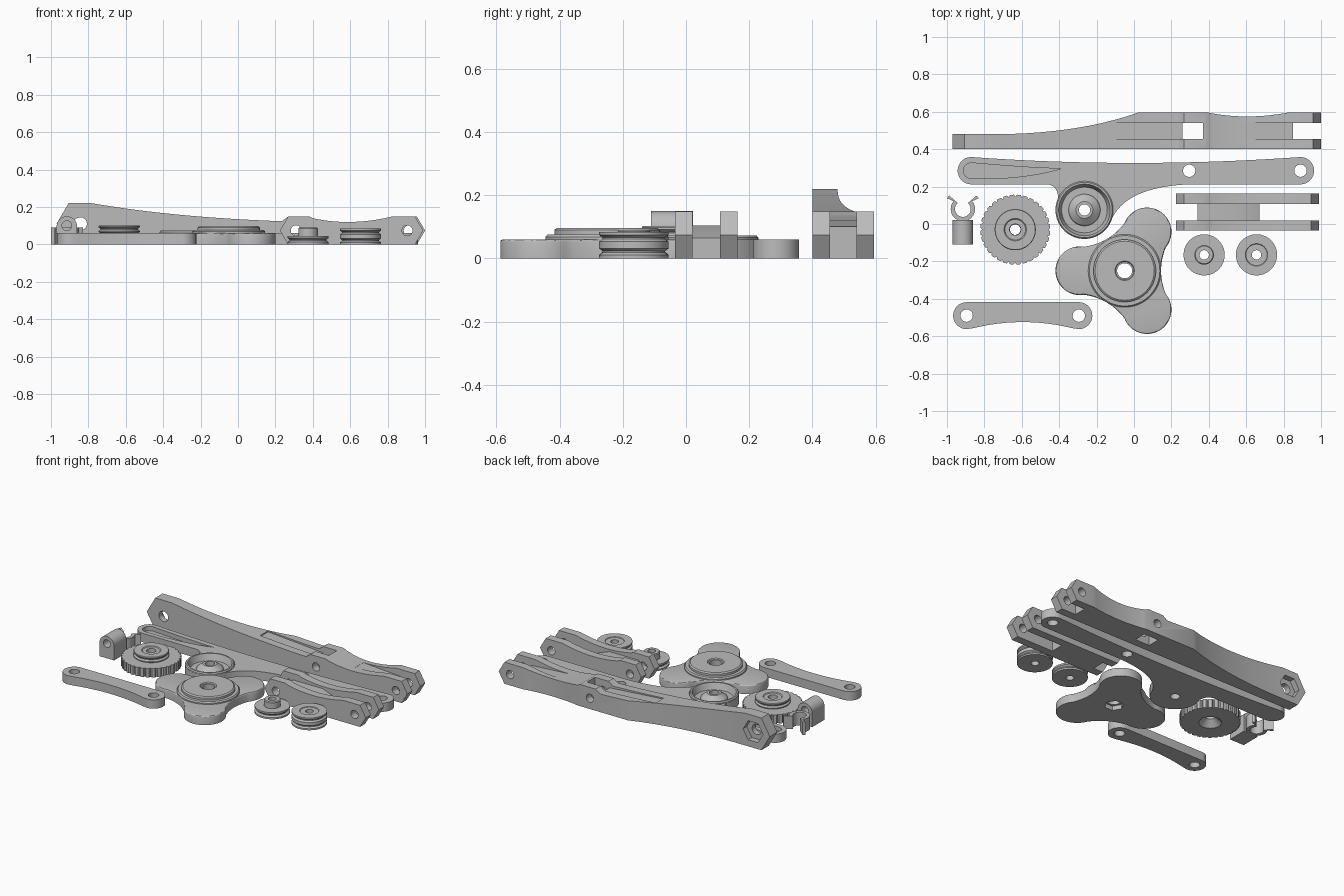
import bpy, bmesh
from math import sin, cos, radians, pi

if "Cube" in bpy.data.objects:
    bpy.data.objects.remove(bpy.data.objects["Cube"])

grey = bpy.data.materials.new("plain grey")
grey.use_nodes = True
GREY = (0.5, 0.5, 0.5, 1)
grey.diffuse_color = GREY
grey.node_tree.nodes["Principled BSDF"].inputs["Base Color"].default_value = GREY


def arc(cx, cy, r, a0, a1, n=24):
    angles = [radians(a0 + (a1 - a0) * i / n) for i in range(n + 1)]
    return [(cx + r * cos(a), cy + r * sin(a)) for a in angles]


def bend(p, q, s, n=20):
    """Quadratic curve from p to s, pulled towards q."""
    ts = [i / n for i in range(n + 1)]
    return [tuple((1 - t) ** 2 * p[k] + 2 * t * (1 - t) * q[k] + t * t * s[k]
                  for k in (0, 1)) for t in ts]


def circle(cx, cy, r, n=32, start=0):
    return arc(cx, cy, r, start, start + 360, n)[:-1]


def rect(x0, x1, y0, y1):
    return [(x0, y0), (x1, y0), (x1, y1), (x0, y1)]


def finish(name, bm):
    bmesh.ops.recalc_face_normals(bm, faces=bm.faces)
    mesh = bpy.data.meshes.new(name)
    bm.to_mesh(mesh)
    bm.free()
    mesh.materials.append(grey)
    ob = bpy.data.objects.new(name, mesh)
    bpy.context.collection.objects.link(ob)
    return ob


def prism(name, outline, lo, hi, plane="xy", round_top=0):
    """Extrude an outline along z (plane xy) or along y (plane xz)."""
    bm = bmesh.new()
    put = (lambda u, v, w: (u, v, w)) if plane == "xy" else (lambda u, v, w: (u, w, v))
    a = [bm.verts.new(put(u, v, lo)) for u, v in outline]
    b = [bm.verts.new(put(u, v, hi)) for u, v in outline]
    bm.faces.new(a[::-1])
    top = bm.faces.new(b)
    for i in range(len(a)):
        j = (i + 1) % len(a)
        bm.faces.new((a[i], a[j], b[j], b[i]))
    if round_top:
        bmesh.ops.recalc_face_normals(bm, faces=bm.faces)
        bmesh.ops.bevel(bm, geom=list(top.edges), offset=round_top, segments=3,
                        profile=0.5, affect="EDGES")
    return finish(name, bm)


def lathe(name, cx, cy, profile, steps=64):
    """Spin a closed (radius, height) profile about a vertical axis."""
    bm = bmesh.new()
    rings = []
    for i in range(steps):
        a = 2 * pi * i / steps
        rings.append([bm.verts.new((cx + r * cos(a), cy + r * sin(a), z))
                      for r, z in profile])
    n = len(profile)
    for i in range(steps):
        p, q = rings[i], rings[(i + 1) % steps]
        for k in range(n):
            m = (k + 1) % n
            bm.faces.new((p[k], q[k], q[m], p[m]))
    return finish(name, bm)


def combine(ob, *cutters, op="DIFFERENCE"):
    bpy.context.view_layer.objects.active = ob
    for c in cutters:
        c.hide_render = True
        mod = ob.modifiers.new("cut", "BOOLEAN")
        mod.operation, mod.object, mod.solver = op, c, "EXACT"
        bpy.ops.object.modifier_apply(modifier=mod.name)
        bpy.data.objects.remove(c)
    return ob


def hole(x, v, r, plane="xy", n=32):
    return prism("hole_cutter", circle(x, v, r, n), -1, 1, plane)


def box(x0, x1, y0, y1):
    return prism("slot_cutter", rect(x0, x1, y0, y1), -1, 1)


# Hexagonal clevis end and dipped top edge, shared by the two hinged links
H = 0.148
hex_end = [(0.957, 0), (1.0, H / 2), (0.957, H)]
dip = bend((0.82, H), (0.6, 0.096), (0.4, 0.14))

# Long hinged arm: side profile trimmed by its plan shape
side = [(-0.906, 0)] + hex_end + dip + [(0.385, H), (0.267, H), (0.235, 0.125)]
side += bend((0.23, 0.124), (-0.35, 0.145), (-0.78, 0.22)) + [(-0.906, 0.22), (-0.97, 0.11)]
plan = [(-1.1, 0.3), (1.1, 0.3), (1.1, 0.595)]
plan += bend((0.82, 0.595), (0.6, 0.555), (0.4, 0.595))
plan += bend((0.02, 0.595), (-0.3, 0.482), (-0.75, 0.48)) + [(-1.1, 0.48)]
long_arm = prism("long_arm", side, 0.4, 0.7, "xz")
combine(long_arm, prism("plan_cutter", plan, -1, 1), op="INTERSECT")
combine(long_arm,
        box(0.85, 1.1, 0.455, 0.54), box(0.26, 0.37, 0.455, 0.54),
        prism("ramp_cutter", [(-0.15, 0.137), (0.27, 0.105), (0.27, 0.4), (-0.15, 0.4)],
              0.455, 0.54, "xz"),
        prism("ramp_cutter", [(0.57, 0.119), (0.86, 0.1), (0.86, 0.4), (0.57, 0.4)],
              0.455, 0.54, "xz"),
        prism("nut_pocket_cutter", circle(-0.843, 0.11, 0.075, 6), 0.44, 0.7, "xz"),
        hole(-0.843, 0.11, 0.035, "xz"), hole(0.31, H / 2, 0.028, "xz"),
        hole(0.914, H / 2, 0.028, "xz"))

# Short double-ended link with a bridge between its cheeks
short = [(x - 0.01, z) for x, z in hex_end]
short = [(0.267, 0)] + short + dip + [(0.385, H), (0.267, H), (0.2245, H / 2)]
bridge_top = [(0.3, 0.105), (0.565, 0.105), (0.67, 0.065), (0.7, 0.065), (0.7, 0.4), (0.3, 0.4)]
combine(prism("short_link", short, -0.035, 0.163, "xz"),
        box(0.1, 0.34, 0.02, 0.108), box(0.67, 1.1, 0.02, 0.108),
        prism("bridge_cutter", bridge_top, 0.02, 0.108, "xz"),
        hole(0.31, H / 2, 0.028, "xz"), hole(0.905, H / 2, 0.028, "xz"))

# Flat lever with a round boss and a tapered thumb groove
lever = arc(-0.87, 0.285, 0.073, 90, 270)
lever += bend((-0.47, 0.212), (-0.41, 0.212), (-0.405, 0.14), 8)
lever += arc(-0.265, 0.075, 0.155, 157, 344)
lever += bend((-0.115, 0.035), (-0.03, 0.2), (0.3, 0.212))
lever += arc(0.89, 0.285, 0.073, -90, 90)
lever += bend((0.89, 0.358), (0.0, 0.295), (-0.87, 0.358))[1:-1]
groove = arc(-0.87, 0.285, 0.042, 90, 270) + bend((-0.75, 0.243), (-0.55, 0.25), (-0.39, 0.296))
groove += bend((-0.39, 0.296), (-0.55, 0.3), (-0.75, 0.317))[1:]
combine(prism("lever", lever, 0, 0.06),
        hole(0.295, 0.285, 0.033), hole(0.89, 0.285, 0.033), hole(-0.265, 0.075, 0.148, n=64),
        prism("groove_cutter", groove, 0.03, 1))
lathe("lever_cup", -0.265, 0.075,
      [(0.03, 0), (0.154, 0), (0.154, 0.066), (0.148, 0.073), (0.138, 0.073), (0.122, 0.03),
       (0.085, 0.03), (0.08, 0.042), (0.045, 0.068), (0.03, 0.068)])

# Bowed flat link
bow = arc(-0.895, -0.49, 0.072, 90, 270)
bow += bend((-0.86, -0.557), (-0.595, -0.492), (-0.33, -0.557))
bow += arc(-0.295, -0.49, 0.072, -90, 90)
combine(prism("bowed_link", bow, 0, 0.06),
        hole(-0.895, -0.49, 0.033), hole(-0.295, -0.49, 0.033))

# Three-lobed knob with a nut pocket underneath and a stepped hub
KX, KY = -0.05, -0.25
knob = []
for a in (60, 180, 300):
    cx, cy = KX + 0.24 * cos(radians(a)), KY + 0.24 * sin(radians(a))
    lobe = arc(cx, cy, 0.13, a - 100, a + 100, 30)
    nxt = radians(a + 120)
    nx, ny = KX + 0.24 * cos(nxt), KY + 0.24 * sin(nxt)
    start = (nx + 0.13 * cos(radians(a + 20)), ny + 0.13 * sin(radians(a + 20)))
    mid = (KX + 0.17 * cos(radians(a + 60)), KY + 0.17 * sin(radians(a + 60)))
    knob += lobe + bend(lobe[-1], mid, start, 12)[1:-1]
combine(prism("knob", knob, 0, 0.06, round_top=0.008), hole(KX, KY, 0.06, n=6))
lathe("knob_hub", KX, KY,
      [(0.04, 0.03), (0.195, 0.03), (0.195, 0.068), (0.188, 0.076), (0.167, 0.076),
       (0.167, 0.09), (0.158, 0.097), (0.052, 0.097), (0.048, 0.09), (0.04, 0.09)])

# Knurled wheel with a grooved pulley on top
WX, WY = -0.635, -0.03
teeth = []
for i in range(32):
    for step, r in ((0.0, 0.177), (0.2, 0.187), (0.75, 0.187), (0.95, 0.177)):
        a = 2 * pi * (i + step) / 32
        teeth.append((WX + r * cos(a), WY + r * sin(a)))
combine(prism("knurled_wheel", teeth, 0, 0.06), hole(WX, WY, 0.072))
lathe("wheel_pulley", WX, WY,
      [(0.07, 0), (0.075, 0), (0.075, 0.06), (0.1, 0.06), (0.11, 0.066), (0.11, 0.072),
       (0.1, 0.08), (0.1, 0.084), (0.11, 0.092), (0.11, 0.098), (0.107, 0.102),
       (0.06, 0.102), (0.055, 0.097), (0.03, 0.097), (0.028, 0.04)])


# Loose pulleys
def grooved_rim(z0, z1):
    d = (z1 - z0) / 4
    return [(0.11, z0), (0.11, z0 + d), (0.099, z0 + 1.8 * d), (0.099, z0 + 2.2 * d),
            (0.11, z0 + 3 * d), (0.11, z1)]


lathe("hub_pulley", 0.375, -0.165,
      [(0.025, 0)] + grooved_rim(0, 0.046) +
      [(0.052, 0.046), (0.052, 0.085), (0.047, 0.09), (0.025, 0.09)])
lathe("double_pulley", 0.655, -0.165,
      [(0.025, 0)] + grooved_rim(0, 0.042) + grooved_rim(0.043, 0.084) +
      [(0.06, 0.084), (0.057, 0.08), (0.025, 0.08)])

# Snap clip and its barrel
CX, CY = -0.915, 0.08
clip = arc(CX, CY, 0.065, 140, 400, 32) + [(-0.83, 0.138), (-0.842, 0.152)]
clip += arc(CX, CY, 0.042, 410, 130, 32) + [(-0.988, 0.152), (-1.0, 0.138)]
prism("snap_clip", clip, 0, 0.09)
barrel = [(-0.97, 0), (-0.86, 0)] + arc(CX, 0.095, 0.055, 0, 180)
combine(prism("clip_barrel", barrel, -0.11, 0.022, "xz"), hole(CX, 0.1, 0.026, "xz"))

# Smooth the round surfaces and keep the edges crisp
bpy.ops.object.select_all(action="DESELECT")
for ob in bpy.context.collection.objects:
    if ob.type == "MESH":
        ob.select_set(True)
        bpy.context.view_layer.objects.active = ob
bpy.ops.object.shade_smooth_by_angle(angle=radians(30))
